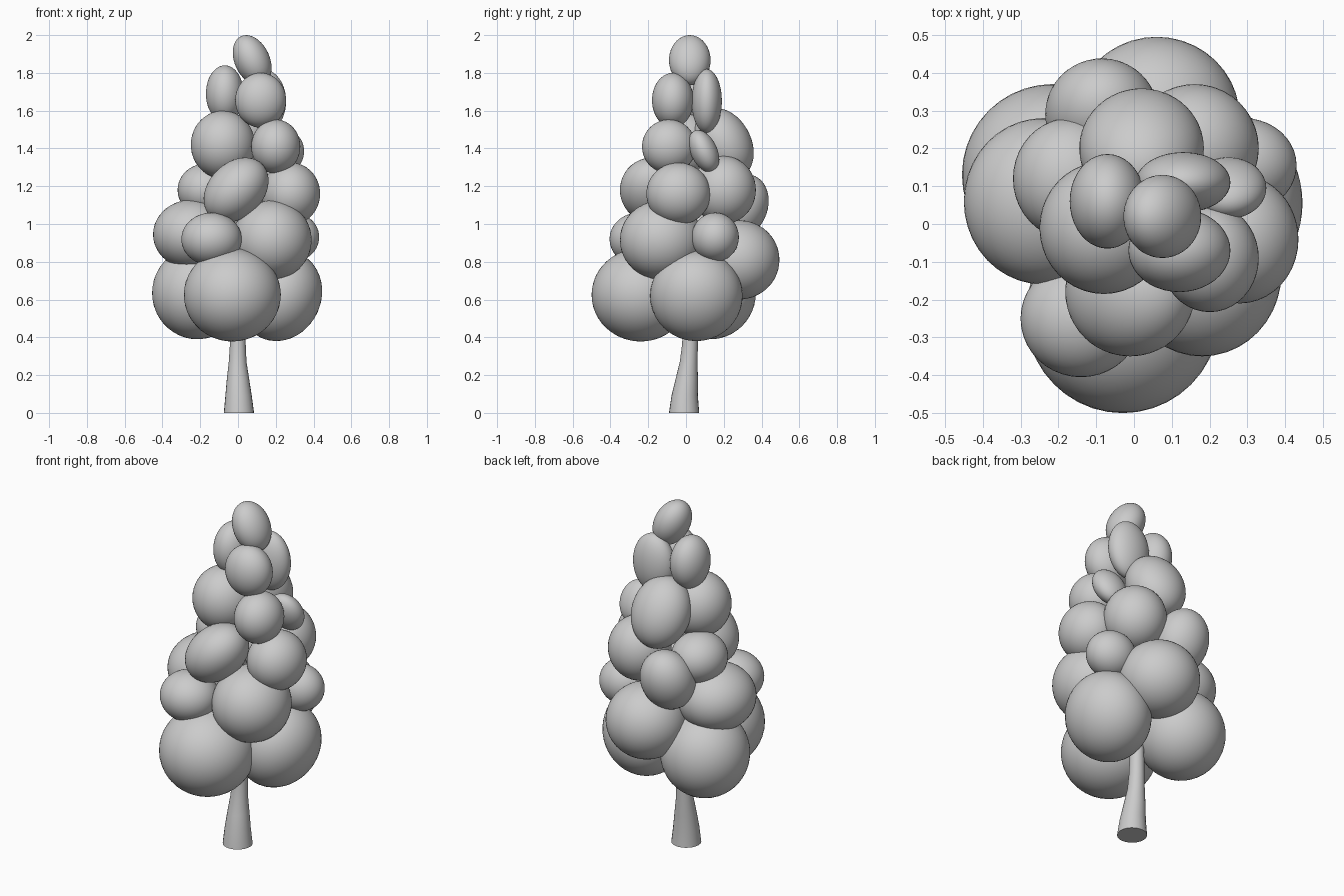
import bpy, bmesh, math
from mathutils import Vector, Matrix, Euler

if "Cube" in bpy.data.objects:
    bpy.data.objects.remove(bpy.data.objects["Cube"])


def finish(name, bm, angle=60):
    me = bpy.data.meshes.new(name)
    bm.to_mesh(me)
    bm.free()
    ob = bpy.data.objects.new(name, me)
    bpy.context.collection.objects.link(ob)
    bpy.ops.object.select_all(action='DESELECT')
    ob.select_set(True)
    bpy.context.view_layer.objects.active = ob
    bpy.ops.object.shade_smooth_by_angle(angle=math.radians(angle))
    return ob


def leaf_clump(name, loc, radii, tilt=(0, 0)):
    rot = Euler((math.radians(tilt[0]), math.radians(tilt[1]), 0)).to_matrix().to_4x4()
    mat = Matrix.Translation(loc) @ rot @ Matrix.Diagonal((*radii, 1))
    bm = bmesh.new()
    bmesh.ops.create_icosphere(bm, subdivisions=4, radius=1, matrix=mat)
    return finish(name, bm)


# Foliage tiers, bottom to top: (centre, radii, tilt about x and y)
tiers = {
    "bottom_foliage": [
        ((-.03, -.24, .625), (.257, .26, .247)),
        ((-.215, .13, .635), (.24, .24, .245)),
        ((.225, .055, .62), (.215, .245, .245), (0, 25)),
        ((.06, .28, .81), (.22, .215, .21)),
    ],
    "lower_foliage": [
        ((.18, -.13, .915), (.21, .22, .21)),
        ((-.14, -.25, .92), (.16, .155, .14)),
        ((-.24, .06, .945), (.21, .22, .185)),
        ((.29, .155, .93), (.14, .125, .13)),
        ((-.085, .29, 1.09), (.15, .14, .18), (-25, 0)),
    ],
    "middle_foliage": [
        ((-.01, -.18, 1.18), (.145, .17, .195), (0, 45)),
        ((.28, -.04, 1.16), (.155, .17, .165)),
        ((-.17, .12, 1.18), (.15, .16, .14)),
        ((.16, .2, 1.18), (.17, .17, .18)),
    ],
    "upper_foliage": [
        ((-.08, -.01, 1.42), (.17, .175, .18)),
        ((.2, -.09, 1.41), (.13, .143, .143)),
        ((.25, .095, 1.385), (.1, .07, .12), (25, 0)),
        ((.02, .2, 1.425), (.165, .145, .2), (28, 0)),
    ],
    "top_foliage": [
        ((-.07, .06, 1.69), (.1, .125, .15)),
        ((.12, -.07, 1.655), (.135, .11, .145)),
        ((.13, .11, 1.65), (.125, .08, .17)),
        ((.075, .02, 1.867), (.093, .11, .14), (0, -25)),
    ],
}
for tier, clumps in tiers.items():
    for i, clump in enumerate(clumps):
        leaf_clump(f"{tier}_{i + 1}", *clump)

# Curved tapering trunk: (x, y, z, radius)
path = [(.005, -.01, 0, .08), (.003, -.007, .09, .07), (0, .004, .18, .059),
        (-.002, .014, .27, .047), (-.001, .021, .36, .042),
        (0, .025, .5, .038), (0, .02, .8, .03)]
SIDES = 24
bm = bmesh.new()
rings = []
for x, y, z, r in path:
    rings.append([bm.verts.new((x + r * math.cos(2 * math.pi * k / SIDES),
                                y + r * math.sin(2 * math.pi * k / SIDES), z))
                  for k in range(SIDES)])
for a, b in zip(rings, rings[1:]):
    for k in range(SIDES):
        n = (k + 1) % SIDES
        bm.faces.new((a[k], a[n], b[n], b[k]))
bm.faces.new(rings[0][::-1])
bm.faces.new(rings[-1])
finish("trunk", bm, 40)
